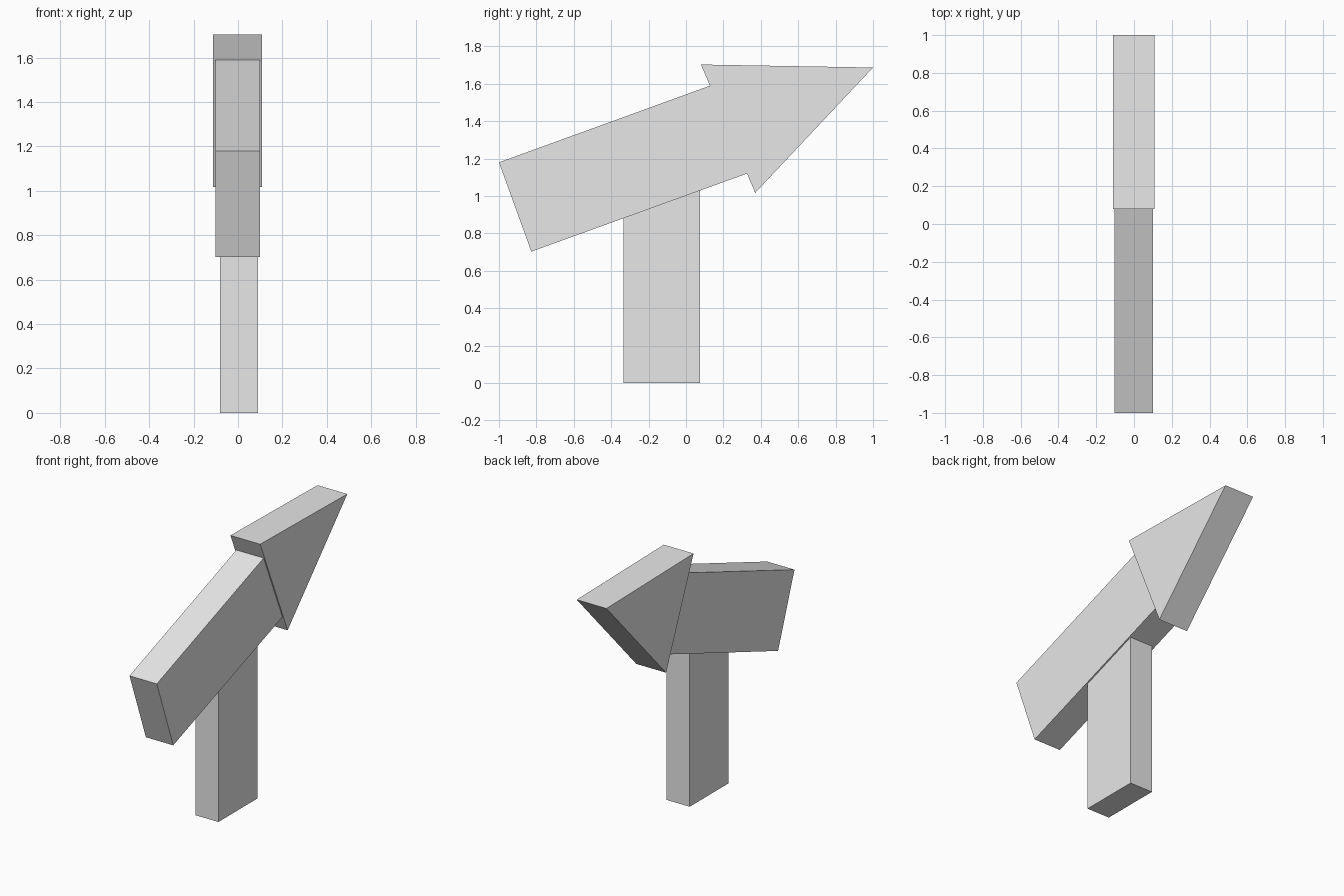
import bpy

cube = bpy.data.objects.get("Cube")
if cube:
    bpy.data.objects.remove(cube, do_unlink=True)

# One plain grey for the whole sign
grey = bpy.data.materials.new("light_grey")
grey.use_nodes = True
colour = (0.8, 0.8, 0.8, 1)
grey.diffuse_color = colour
grey.node_tree.nodes["Principled BSDF"].inputs["Base Color"].default_value = colour


def slab(name, outline, x0, x1):
    """Extrude a side outline of (y, z) points from x0 to x1."""
    n = len(outline)
    verts = [(x, y, z) for x in (x0, x1) for y, z in outline]
    faces = [tuple(range(n))[::-1], tuple(range(n, 2 * n))]
    faces += [(i, (i + 1) % n, n + (i + 1) % n, n + i) for i in range(n)]
    mesh = bpy.data.meshes.new(name)
    mesh.from_pydata(verts, [], faces)
    mesh.materials.append(grey)
    obj = bpy.data.objects.new(name, mesh)
    bpy.context.collection.objects.link(obj)


# Outlines run counter-clockwise as seen from +x
slab("post", [(-0.335, 0), (0.075, 0), (0.075, 1.1), (-0.335, 1.1)], -0.08, 0.09)
slab("arrow_shaft", [(-0.827, 0.703), (0.345, 1.127), (0.17, 1.605), (-1, 1.18)], -0.102, 0.1)
slab("arrow_head", [(0.37, 1.017), (1, 1.687), (0.08, 1.703)], -0.112, 0.108)
